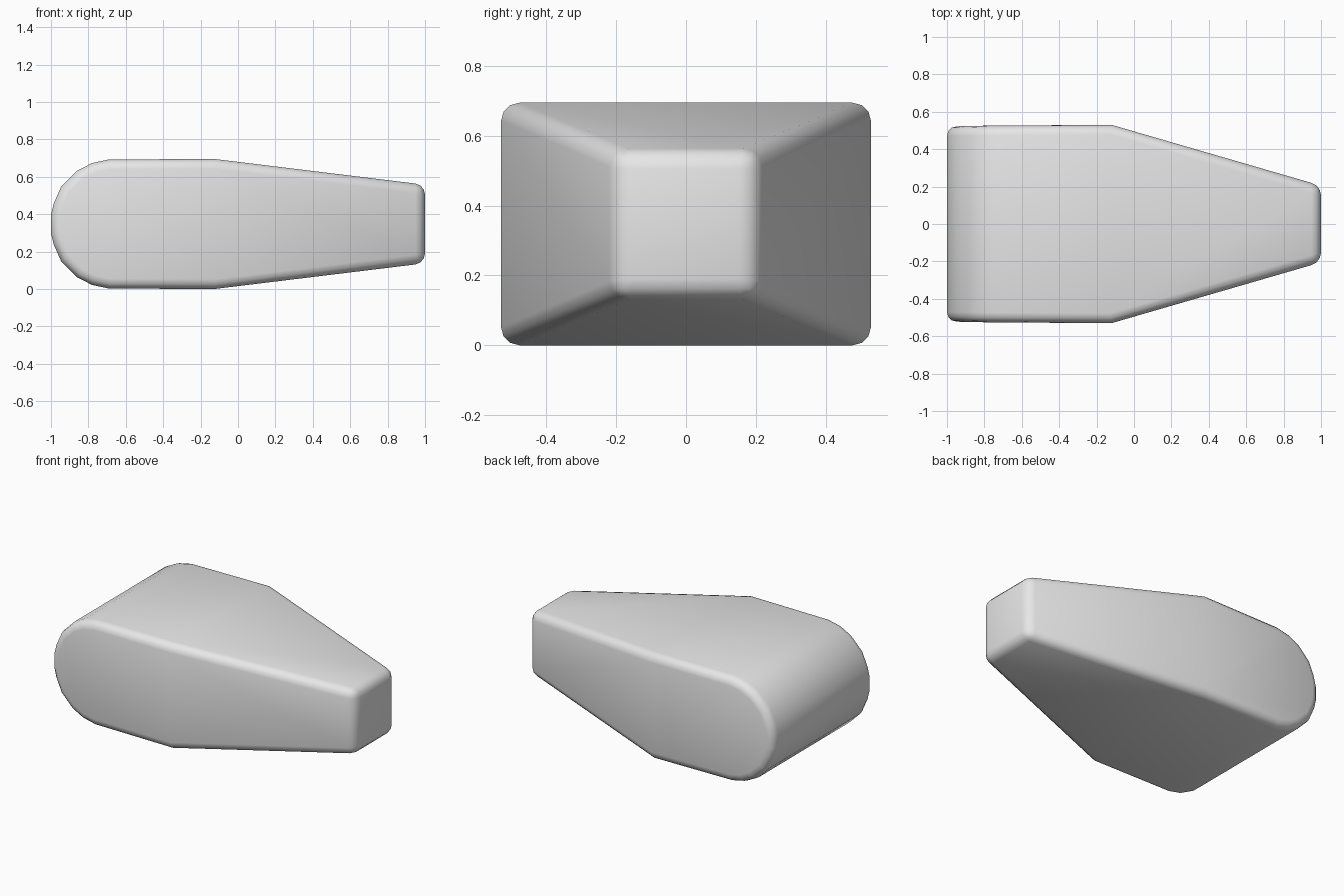
import bpy
import bmesh

cube = bpy.data.objects.get("Cube")
if cube:
    bpy.data.objects.remove(cube, do_unlink=True)

# One plain grey for the whole body
grey = bpy.data.materials.new("plain_grey")
grey.use_nodes = True
color = (0.8, 0.8, 0.8, 1)
grey.diffuse_color = color
grey.node_tree.nodes["Principled BSDF"].inputs["Base Color"].default_value = color

# Upper half of the side outline: x, height above the middle, half width
MID = 0.3475
SHOULDER = 6
upper = [(-1.0, 0.05, 0.522), (-0.985, 0.11, 0.522), (-0.945, 0.2, 0.523),
         (-0.86, 0.285, 0.525), (-0.78, 0.326, 0.526), (-0.69, 0.345, 0.527),
         (-0.12, 0.3475, 0.53), (1.0, 0.21, 0.205)]
lower = [(x, -h, w) for x, h, w in reversed(upper)]
outline = upper + lower
count = len(outline)

# Rounded end, wide middle and tapered tip
bm = bmesh.new()
rims = [[bm.verts.new((x, side * w, MID + h)) for x, h, w in outline]
        for side in (-1, 1)]
for i in range(count):
    j = (i + 1) % count
    bm.faces.new((rims[0][i], rims[0][j], rims[1][j], rims[1][i]))
for rim in rims:
    bm.faces.new(rim[:SHOULDER + 1] + rim[count - 1 - SHOULDER:])
    bm.faces.new(rim[SHOULDER:count - SHOULDER])
bmesh.ops.recalc_face_normals(bm, faces=bm.faces)

# Round both side rims and the edges of the tip
rim_edges = [bm.edges.get((rim[i], rim[(i + 1) % count]))
             for rim in rims for i in range(count)]
tip_edges = [e for e in bm.edges if all(v.co.x > 0.99 for v in e.verts)]
bmesh.ops.bevel(bm, geom=list(set(rim_edges + tip_edges)), offset=0.052,
                offset_type='OFFSET', segments=3, profile=0.5,
                affect='EDGES', clamp_overlap=False)
bmesh.ops.recalc_face_normals(bm, faces=bm.faces)

mesh = bpy.data.meshes.new("tapered_body")
bm.to_mesh(mesh)
bm.free()
mesh.materials.append(grey)
body = bpy.data.objects.new("tapered_body", mesh)
bpy.context.collection.objects.link(body)

bpy.ops.object.select_all(action='DESELECT')
body.select_set(True)
bpy.context.view_layer.objects.active = body
bpy.ops.object.shade_smooth_by_angle(angle=0.6)
